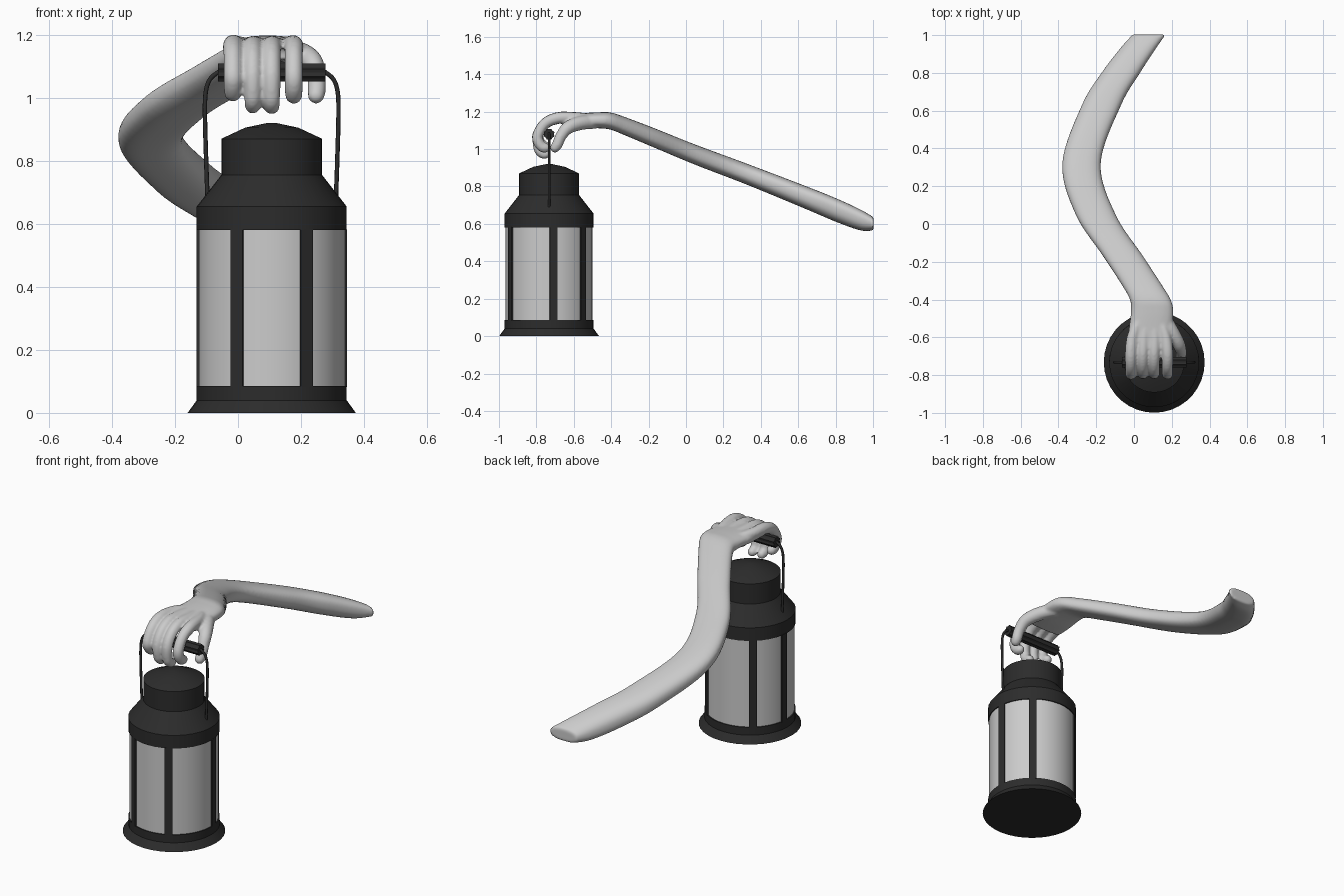
import bpy, bmesh
from math import sin, cos, pi, radians
from mathutils import Vector, Matrix

if "Cube" in bpy.data.objects:
    bpy.data.objects.remove(bpy.data.objects["Cube"])

CX, CY = 0.107, -0.732          # lantern axis

black = bpy.data.materials.new("black_metal")
black.diffuse_color = (0.025, 0.025, 0.025, 1)
black.use_nodes = True
black.node_tree.nodes["Principled BSDF"].inputs["Base Color"].default_value = black.diffuse_color


def finish(name, bm, mat=None, smooth=None):
    bmesh.ops.recalc_face_normals(bm, faces=bm.faces)
    me = bpy.data.meshes.new(name)
    bm.to_mesh(me)
    bm.free()
    ob = bpy.data.objects.new(name, me)
    bpy.context.collection.objects.link(ob)
    if mat:
        me.materials.append(mat)
    if smooth:
        bpy.ops.object.select_all(action='DESELECT')
        ob.select_set(True)
        bpy.context.view_layer.objects.active = ob
        bpy.ops.object.shade_smooth_by_angle(angle=radians(smooth))
    return ob


def loft(bm, rings):
    """Skin a list of equal-sized point rings and cap both ends."""
    vs = [[bm.verts.new(p) for p in r] for r in rings]
    n = len(vs[0])
    for a, b in zip(vs, vs[1:]):
        for i in range(n):
            j = (i + 1) % n
            bm.faces.new((a[i], a[j], b[j], b[i]))
    bm.faces.new(vs[0])
    bm.faces.new(vs[-1])


def smooth_path(pts, steps=8):
    """Catmull-Rom interpolation of vectors of any size."""
    p = [Vector(q) for q in pts]
    p = [2 * p[0] - p[1]] + p + [2 * p[-1] - p[-2]]
    out = []
    for a, b, c, d in zip(p, p[1:], p[2:], p[3:]):
        for k in range(steps):
            t = k / steps
            out.append(0.5 * (2 * b + (c - a) * t + (2 * a - 5 * b + 4 * c - d) * t * t
                              + (3 * b - a - 3 * c + d) * t ** 3))
    return out + [p[-2]]


def lathe(name, profile, mat=None, seg=36):
    rings = [[(CX + r * cos(2 * pi * i / seg), CY + r * sin(2 * pi * i / seg), z)
              for i in range(seg)] for r, z in profile]
    bm = bmesh.new()
    loft(bm, rings)
    return finish(name, bm, mat, 25)


def finger(bm, pts, n=16):
    """Round tube through (x, y, z, radius) points with a domed tip."""
    path = smooth_path(pts)
    end, prev = path[-1], path[-2]
    d = (end - prev).xyz.normalized()
    for a in (25, 50, 70, 85):
        q = end.xyz + d * end.w * sin(radians(a))
        path.append(Vector((*q, end.w * cos(radians(a)))))
    rings = []
    for i, p in enumerate(path):
        t = (path[min(i + 1, len(path) - 1)] - path[max(i - 1, 0)]).xyz.normalized()
        v = t.cross(Vector((1, 0, 0))).normalized()
        u = v.cross(t)
        rings.append([p.xyz + p.w * (u * cos(2 * pi * k / n) + v * sin(2 * pi * k / n))
                      for k in range(n)])
    loft(bm, rings)


# Lantern frame and glass
lathe("lantern_base", [(0.267, 0), (0.238, 0.04), (0.238, 0.085)], black)
lathe("lantern_glass", [(0.232, 0.08), (0.232, 0.585)])
lathe("lantern_top", [(0.238, 0.58), (0.238, 0.655), (0.16, 0.755), (0.16, 0.87),
                      (0.085, 0.905), (0.015, 0.92)], black)

bm = bmesh.new()
for ang in (28, 96, 141, -28, -96, -141):
    m = (Matrix.Translation((CX, CY, 0.3325)) @ Matrix.Rotation(radians(ang), 4, 'Z')
         @ Matrix.Translation((0, -0.232, 0)) @ Matrix.Diagonal((0.042, 0.012, 0.5, 1)))
    bmesh.ops.create_cube(bm, size=1, matrix=m)
finish("lantern_bars", bm, black)

# Ridged grip
bm = bmesh.new()
prof = [((0.031 if k % 2 else 0.026), 2 * pi * k / 16) for k in range(16)]
loft(bm, [[(x, CY + r * cos(a), 1.08 + r * sin(a)) for r, a in prof]
          for x in (-0.063, 0.277)])
finish("grip", bm, black)

# Wire bail, one half per side
for side, s in (("left", -1), ("right", 1)):
    cu = bpy.data.curves.new("wire_" + side, 'CURVE')
    cu.dimensions = '3D'
    cu.bevel_depth = 0.007
    cu.bevel_resolution = 2
    cu.use_fill_caps = True
    pts = smooth_path([(0.204, 0.685), (0.208, 0.8), (0.212, 0.95), (0.209, 1.02),
                       (0.195, 1.06), (0.165, 1.085)], 5)
    sp = cu.splines.new('POLY')
    sp.points.add(len(pts) - 1)
    for q, p in zip(sp.points, pts):
        q.co = (CX + s * p[0], CY, p[1], 1)
    cu.materials.append(black)
    bpy.context.collection.objects.link(bpy.data.objects.new("wire_" + side, cu))

# Arm and palm: sections (y, centre x, half width, centre z, half height)
sections = [
    (1.003, 0.08, 0.088, 0.600, 0.036), (0.93, 0.022, 0.095, 0.622, 0.056),
    (0.80, -0.07, 0.102, 0.675, 0.063), (0.63, -0.172, 0.104, 0.745, 0.061),
    (0.32, -0.278, 0.102, 0.868, 0.056), (0.05, -0.203, 0.106, 0.970, 0.054),
    (-0.17, -0.058, 0.106, 1.060, 0.052), (-0.32, 0.040, 0.106, 1.120, 0.049),
    (-0.40, 0.086, 0.108, 1.149, 0.046), (-0.46, 0.096, 0.112, 1.154, 0.043),
    (-0.56, 0.088, 0.116, 1.152, 0.040), (-0.66, 0.080, 0.118, 1.152, 0.034),
]


def sec(s, n=32):
    y, x, w, z, h = s
    ring = []
    for k in range(n):
        c, d = cos(2 * pi * k / n), sin(2 * pi * k / n)
        ring.append((x + w * abs(c) ** 0.8 * (1 if c > 0 else -1), y,
                     z + h * abs(d) ** 0.8 * (1 if d > 0 else -1)))
    return ring


bm = bmesh.new()
loft(bm, [sec(s) for s in smooth_path(sections)])

# Fingers: knuckle x, tip x, radius, lowest point
for x0, x1, r, low in ((-0.008, -0.016, 0.030, 0.985), (0.052, 0.047, 0.027, 0.947),
                       (0.110, 0.107, 0.027, 0.945), (0.168, 0.177, 0.029, 0.978)):
    z = low + r
    finger(bm, [(0.6 * x0 + 0.4 * 0.09, -0.50, 1.162, 0.026), (x0, -0.60, 1.169, r),
                (x1, -0.69, 1.165, r + 0.002), (x1, -0.755, 1.135, r),
                (x1, -0.792, 1.075, r), (x1, -0.788, z + 0.03, r),
                (x1, -0.768, z + 0.004, r * 0.95), (x1, -0.752, z, r * 0.9)])

# Thumb
finger(bm, [(0.15, -0.48, 1.145, 0.036), (0.195, -0.56, 1.14, 0.038),
            (0.234, -0.63, 1.115, 0.035), (0.248, -0.668, 1.07, 0.030),
            (0.250, -0.688, 1.025, 0.029), (0.248, -0.700, 1.008, 0.027)])
arm = finish("arm_and_hand", bm)

# Fuse the parts into one smooth skin
rm = arm.modifiers.new("fuse", 'REMESH')
rm.mode = 'VOXEL'
rm.voxel_size = 0.0075
rm.use_smooth_shade = True
sm = arm.modifiers.new("soften", 'SMOOTH')
sm.factor = 0.5
sm.iterations = 5
